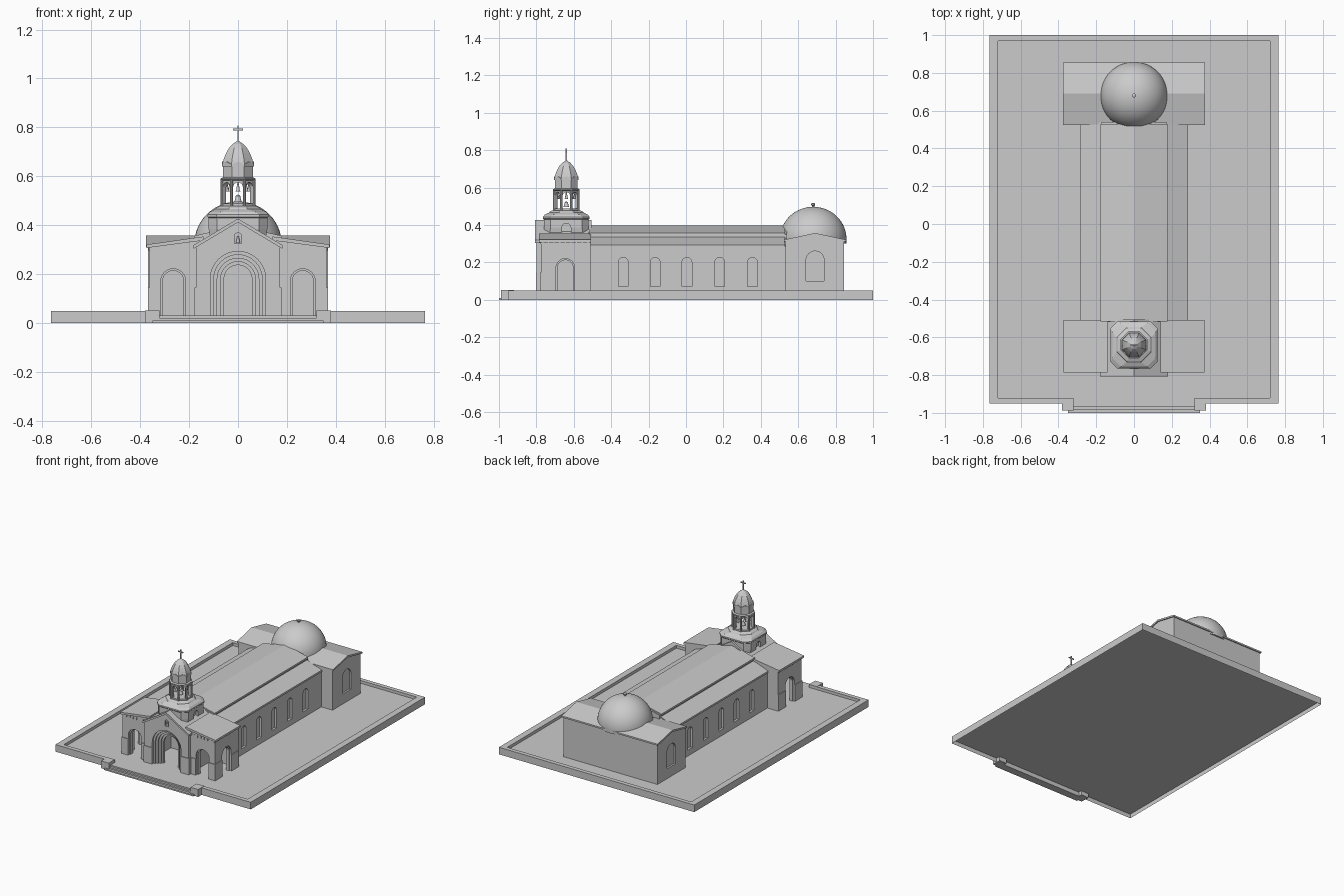
import bpy, bmesh
from math import sin, cos, pi, tau
from mathutils import Matrix

if "Cube" in bpy.data.objects:
    bpy.data.objects.remove(bpy.data.objects["Cube"])


def mesh(name, verts, faces):
    me = bpy.data.meshes.new(name)
    me.from_pydata(verts, [], faces)
    bm = bmesh.new()
    bm.from_mesh(me)
    bmesh.ops.recalc_face_normals(bm, faces=bm.faces)
    bm.to_mesh(me)
    bm.free()
    ob = bpy.data.objects.new(name, me)
    bpy.context.collection.objects.link(ob)
    return ob


def loft(name, rings):
    n, m = len(rings[0]), len(rings)
    faces = [(i*n+j, i*n+(j+1) % n, (i+1)*n+(j+1) % n, (i+1)*n+j)
             for i in range(m-1) for j in range(n)]
    faces += [tuple(range(n)), tuple(range((m-1)*n, m*n))]
    return mesh(name, [v for r in rings for v in r], faces)


def prism(name, pts, axis, a, b):
    # extrude an (x,z) profile along y or a (y,z) profile along x
    put = (lambda p, t: (p[0], t, p[1])) if axis == 'y' else (lambda p, t: (t, p[0], p[1]))
    return loft(name, [[put(p, t) for p in pts] for t in (a, b)])


def box(name, x0, x1, y0, y1, z0, z1):
    return prism(name, [(x0, z0), (x1, z0), (x1, z1), (x0, z1)], 'y', y0, y1)


def arch(c, hw, spring, z0, n=16):
    return [(c-hw, z0), (c+hw, z0)] + [(c+hw*cos(pi*i/n), spring+hw*sin(pi*i/n)) for i in range(n+1)]


def sym(pts):
    return pts + [(-x, z) for x, z in reversed(pts) if x > 0]


def circ(r, z, cx, cy, n=48):
    return [(cx+r*cos(tau*i/n), cy+r*sin(tau*i/n), z) for i in range(n)]


def octo(h, z, c=None, cy=-.64):
    # square of half width h with corners chamfered by c (regular octagon by default)
    k = h - (.5858*h if c is None else c)
    return [(x, cy+y, z) for x, y in
            [(h, -k), (h, k), (k, h), (-k, h), (-h, k), (-h, -k), (-k, -h), (k, -h)]]


def cut(obs, cutters):
    for ob in obs:
        for c in cutters:
            m = ob.modifiers.new("cut", 'BOOLEAN')
            m.operation, m.solver, m.object = 'DIFFERENCE', 'EXACT', c
            bpy.context.view_layer.objects.active = ob
            bpy.ops.object.modifier_apply(modifier=m.name)
    for c in cutters:
        bpy.data.objects.remove(c)


def smooth(ob):
    bpy.ops.object.select_all(action='DESELECT')
    ob.select_set(True)
    bpy.context.view_layer.objects.active = ob
    bpy.ops.object.shade_smooth_by_angle()


# terrace: floor sheet, thin skirt open underneath, raised rim, gate piers and steps
mesh("terrace_floor", [(-.765, -.95, .03), (.765, -.95, .03), (.765, 1, .03), (-.765, 1, .03)], [(0, 1, 2, 3)])
mesh("terrace_skirt", [(x, y, z) for z in (0, .03) for x, y in
                       [(-.32, -.95), (-.765, -.95), (-.765, 1), (.765, 1), (.765, -.95), (.32, -.95)]],
     [(i, i+1, i+7, i+6) for i in range(5)])
box("rim_back", -.765, .765, .97, 1, .03, .05)
for s, side in ((-1, "left"), (1, "right")):
    a, b = sorted((s*.72, s*.765))
    box("rim_"+side, a, b, -.95, .97, .03, .05)
    a, b = sorted((s*.32, s*.72))
    box("rim_front_"+side, a, b, -.95, -.92, .03, .05)
    a, b = sorted((s*.32, s*.38))
    box("gate_pier_"+side, a, b, -.988, -.92, 0, .052)
for i, (hw, y) in enumerate([(.35, -1), (.335, -.982), (.32, -.967)]):
    box("step", -hw, hw, y, -.945, .01*i, .01*(i+1))

# nave with lower aisles and arched window recesses
nave = prism("nave", sym([(.28, .03), (.28, .285), (.172, .328), (.172, .35), (0, .388)]), 'y', -.52, .54)
cut([nave], [prism("c", arch(y, .026, .2, .072), 'x', *((s*.264), (s*.3)))
             for y in (-.335, -.165, .005, .18, .355) for s in (-1, 1)])
prism("nave_roof", sym([(.178, .344), (.178, .357), (0, .398)]) + [(0, .384)], 'y', -.515, .53)
for s in (-1, 1):
    prism("aisle_roof", [(s*x, z) for x, z in [(.287, .281), (.287, .294), (.17, .336), (.17, .323)]],
          'y', -.512, .528)

# transept with side windows, roof and big dome
C = .69
transept = prism("transept", [(.532, .03), (.845, .03), (.845, .317), (C, .35), (.532, .317)], 'x', -.368, .368)
cut([transept], [prism("c", arch(C, .048, .212, .1), 'x', s*.356, s*.4) for s in (-1, 1)])
prism("transept_roof", [(.525, .31), (.525, .321), (C, .357), (.855, .321), (.855, .31), (C, .345)],
      'x', -.376, .376)
D = .68
smooth(loft("main_dome", [circ(.177, .3, 0, D), circ(.178, .325, 0, D)] +
            [circ(.178*cos(pi/2*i/17), .325+.172*sin(pi/2*i/17), 0, D) for i in range(1, 17)] +
            [circ(.004, .497, 0, D)]))
smooth(loft("dome_finial", [circ(r, z, 0, D, 12) for r, z in
            [(.006, .49), (.006, .502), (.011, .506), (.011, .514), (.003, .518)]]))

# porch: wings, gabled centre bay and plinth, all hollowed and opened by arches
wings = prism("porch_wings", sym([(.362, .03), (.362, .313), (.15, .343)]), 'y', -.775, -.51)
bay = prism("porch_gable_bay", sym([(.172, .03), (.172, .315), (0, .418)]), 'y', -.798, -.51)
plinth = box("porch_plinth", -.367, .367, -.78, -.512, .03, .145)
bay_plinth = box("bay_plinth", -.177, .177, -.803, -.7, .03, .145)
cutters = [box("c", -.33, .33, -.735, -.53, .0, .285)]
for i in range(5):
    hw = .113 - .014*i
    cutters.append(prism("c", arch(0, hw, .18, 0, 24), 'y', -.9, -.786+.012*i if i < 4 else -.7))
for s in (-1, 1):
    cutters.append(prism("c", arch(s*.265, .051, .171, 0), 'y', -.9, -.762))
    cutters.append(prism("c", arch(s*.265, .043, .171, 0), 'y', -.9, -.7))
    cutters.append(prism("c", arch(-.645, .05, .17, 0), 'x', s*.352, s*.5))
    cutters.append(prism("c", arch(-.645, .042, .17, 0), 'x', s*.3, s*.5))
cutters.append(prism("c", arch(0, .014, .355, .325), 'y', -.9, -.785))
cut([wings, bay, plinth, bay_plinth], cutters)
smooth(loft("gable_bell", [circ(r, z, 0, -.792, 12) for r, z in
            [(.009, .33), (.006, .34), (.004, .352), (.001, .356)]]))
# inner walls carrying the tower
for s in (-1, 1):
    a, b = sorted((s*.155, s*.172))
    box("porch_inner_wall", a, b, -.74, -.525, .03, .29)

# porch roofs and little corbels under the eaves
prism("gable_coping", [(-.181, .304), (-.181, .319), (0, .427), (.181, .319), (.181, .304), (0, .412)],
      'y', -.807, -.506)
for s in (-1, 1):
    prism("wing_roof", [(s*x, z) for x, z in [(.374, .307), (.374, .321), (.14, .354), (.14, .338)]],
          'y', -.786, -.508)
    for i in range(7):
        x = s*(.2+.026*i)
        box("corbel", x-.003, x+.003, -.779, -.77, .297, .312)
    for i in range(9):
        y = -.765+.03*i
        a, b = sorted((s*.355, s*.366))
        box("corbel", a, b, y-.003, y+.003, .297, .312)

# tower base, chamfered and stepped
base = loft("tower_base", [octo(.11, .33, .02), octo(.12, .385, .035), octo(.12, .43, .035)])
cut([base], [prism("c", arch(-.64, .024, .385, .345), 'x', s*.102, s*.2) for s in (-1, 1)])
loft("tower_base_cornice", [octo(.119, .428, .035), octo(.125, .434, .037), octo(.125, .443, .037),
                            octo(.115, .455, .045), octo(.092, .466), octo(.088, .472), octo(.074, .478)])

# open bell lantern
lantern = loft("bell_lantern", [octo(.066, .472), octo(.066, .588)])
cutters = []
for k in range(4):
    c = prism("c", arch(0, .02, .555, .488, 10), 'y', -.2, .2)
    c.data.transform(Matrix.Translation((0, -.64, 0)) @ Matrix.Rotation(k*pi/4, 4, 'Z'))
    cutters.append(c)
cut([lantern], cutters)
loft("lantern_cornice", [octo(.066, .582), octo(.071, .586), octo(.071, .591), octo(.062, .596)])
for k in range(8):
    t = k*pi/4
    x, y = .046*cos(t), -.64+.046*sin(t)
    smooth(loft("small_bell", [circ(r, z, x, y, 12) for r, z in
                [(.010, .538), (.007, .545), (.005, .56), (.001, .58)]]))
    # column on each lantern corner
    x, y = .070*cos(t+pi/8), -.64+.070*sin(t+pi/8)
    smooth(loft("lantern_column", [circ(.006, z, x, y, 10) for z in (.475, .586)]))
smooth(loft("large_bell", [circ(r, z, 0, -.64, 20) for r, z in
            [(.016, .495), (.012, .505), (.009, .52), (.001, .526)]]))

# upper drum with a small gable over each face, then pointed dome
loft("upper_drum", [octo(.061, .59), octo(.061, .65)])
for k in range(8):
    g = prism("drum_gable", [(-.027, .64), (.027, .64), (.027, .648), (0, .66), (-.027, .648)], 'y', -.066, -.03)
    g.data.transform(Matrix.Translation((0, -.64, 0)) @ Matrix.Rotation(k*pi/4, 4, 'Z'))
loft("tower_dome", [octo(h, z) for h, z in [(.064, .645), (.062, .658), (.056, .677), (.048, .696),
                                           (.037, .715), (.022, .732), (.008, .741), (.003, .745)]])

# cross
box("cross_post", -.003, .003, -.643, -.637, .74, .808)
box("cross_bar", -.02, .02, -.643, -.637, .788, .795)
